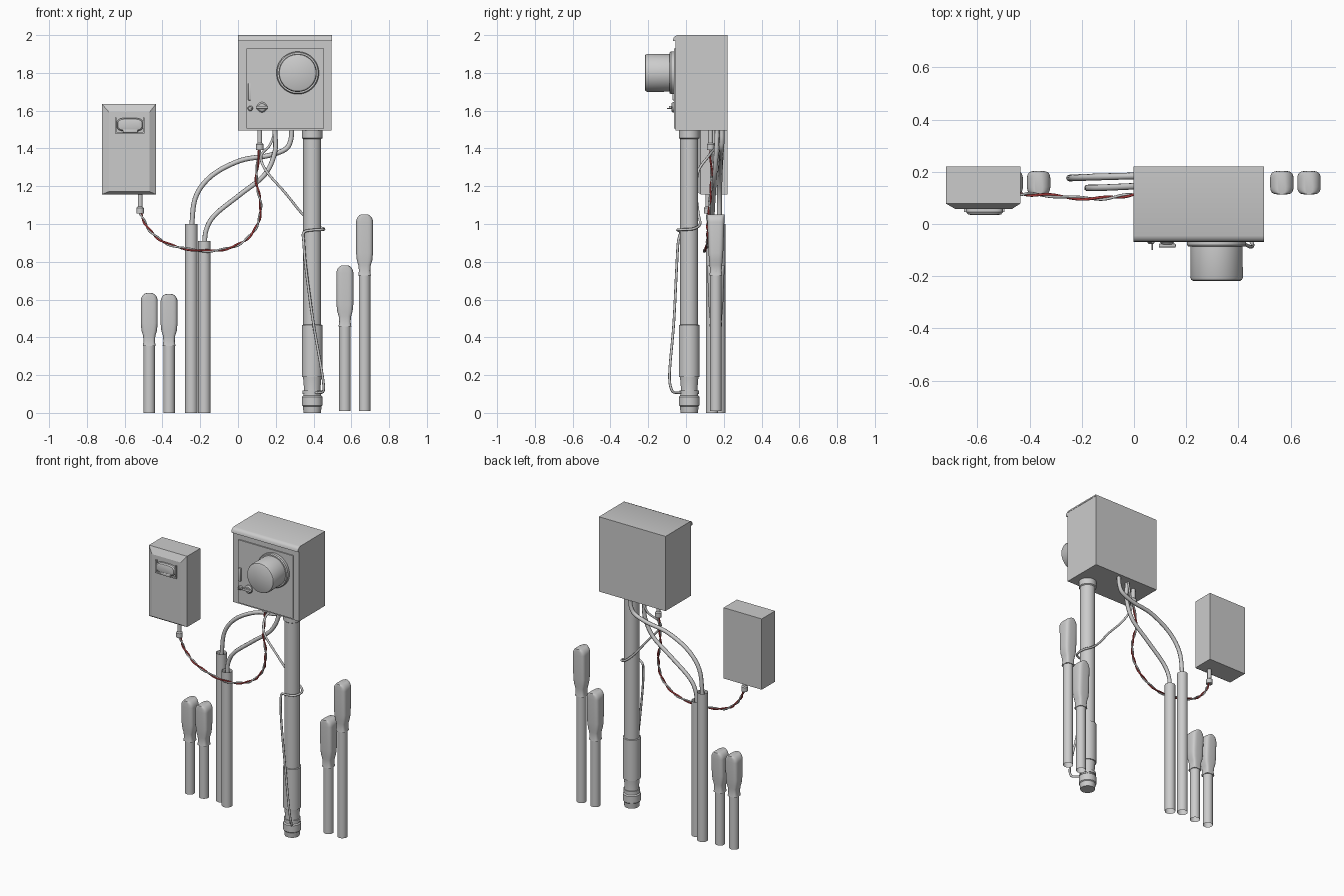
import bpy, bmesh, math
from mathutils import Vector, Matrix

if "Cube" in bpy.data.objects:
    bpy.data.objects.remove(bpy.data.objects["Cube"])


def finish(name, bm, smooth=True, angle=35):
    me = bpy.data.meshes.new(name)
    bm.to_mesh(me)
    bm.free()
    ob = bpy.data.objects.new(name, me)
    bpy.context.collection.objects.link(ob)
    if smooth:
        bpy.context.view_layer.objects.active = ob
        bpy.ops.object.select_all(action='DESELECT')
        ob.select_set(True)
        bpy.ops.object.shade_smooth_by_angle(angle=math.radians(angle))
    return ob


def box(name, x0, x1, y0, y1, z0, z1, bevel=0):
    bm = bmesh.new()
    m = Matrix.Translation(((x0+x1)/2, (y0+y1)/2, (z0+z1)/2)) @ Matrix.Diagonal((x1-x0, y1-y0, z1-z0, 1))
    bmesh.ops.create_cube(bm, size=1, matrix=m)
    if bevel:
        bmesh.ops.bevel(bm, geom=bm.edges[:], offset=bevel, segments=2, affect='EDGES', profile=0.5)
    return finish(name, bm)


def loft(name, rings, loc, n=24, cap=(True, True), front=False, power=1.0):
    """Rings are (half x, half y, height); power below 1 squares the section."""
    bm = bmesh.new()
    def sq(v):
        return math.copysign(abs(v)**power, v)
    loops = []
    for a, b, h in rings:
        loops.append([bm.verts.new((a*sq(math.cos(t)), b*sq(math.sin(t)), h))
                      for t in (2*math.pi*(i+0.5)/n for i in range(n))])
    for p, q in zip(loops, loops[1:]):
        for i in range(n):
            j = (i+1) % n
            bm.faces.new((p[i], p[j], q[j], q[i]))
    if cap[0]:
        bm.faces.new(loops[0][::-1])
    if cap[1]:
        bm.faces.new(loops[-1])
    m = Matrix.Translation(loc)
    if front:
        m = m @ Matrix.Rotation(math.pi/2, 4, 'X')
    bmesh.ops.transform(bm, matrix=m, verts=bm.verts)
    return finish(name, bm)


def lathe(name, prof, loc, **kw):
    return loft(name, [(r, r, h) for r, h in prof], loc, **kw)


def path(pts, steps=8):
    """Smooth path through the given points."""
    p = [Vector(v) for v in pts]
    p = [2*p[0]-p[1]] + p + [2*p[-1]-p[-2]]
    out = []
    for i in range(1, len(p)-2):
        a, b, c, d = p[i-1:i+3]
        for s in range(steps):
            t = s/steps
            out.append(0.5*(2*b + (c-a)*t + (2*a-5*b+4*c-d)*t*t + (3*b-a-3*c+d)*t**3))
    return out + [p[-2]]


def tube(name, pts, r, color=None):
    cu = bpy.data.curves.new(name, 'CURVE')
    cu.dimensions = '3D'
    cu.bevel_depth = r
    cu.bevel_resolution = 2
    cu.use_fill_caps = True
    sp = cu.splines.new('POLY')
    sp.points.add(len(pts)-1)
    for q, v in zip(sp.points, pts):
        q.co = (*v, 1)
    ob = bpy.data.objects.new(name, cu)
    bpy.context.collection.objects.link(ob)
    bpy.ops.object.select_all(action='DESELECT')
    ob.select_set(True)
    bpy.context.view_layer.objects.active = ob
    bpy.ops.object.convert(target='MESH')
    ob = bpy.context.object
    bpy.ops.object.shade_smooth_by_angle(angle=math.radians(50))
    if color:
        mat = bpy.data.materials.new(name)
        mat.diffuse_color = color
        mat.use_nodes = True
        mat.node_tree.nodes["Principled BSDF"].inputs["Base Color"].default_value = mat.diffuse_color
        ob.data.materials.append(mat)
    return ob


# Meter cabinet with door panel
box("cabinet", 0, .495, -.055, .22, 1.495, 1.995)
box("cabinet_door", .045, .455, -.063, -.05, 1.505, 1.93)

# Roof sheet with a rolled front lip, extruded along x
bm = bmesh.new()
prof = [(.22, 2.0), (-.045, 2.0), (-.058, 1.995), (-.067, 1.984), (-.069, 1.968), (-.055, 1.968), (-.055, 1.99), (.22, 1.99)]
f = bm.faces.new([bm.verts.new((-.001, y, z)) for y, z in prof])
ext = bmesh.ops.extrude_face_region(bm, geom=[f])
bmesh.ops.translate(bm, vec=(.498, 0, 0), verts=[v for v in ext['geom'] if isinstance(v, bmesh.types.BMVert)])
bmesh.ops.recalc_face_normals(bm, faces=bm.faces)
finish("cabinet_roof", bm)

# Round dial with collar ring and glass cover
lathe("dial_ring", [(.113, .055), (.113, .08), (.108, .087), (.101, .087)], (.316, 0, 1.8), n=40, front=True)
lathe("dial_cover", [(.1, .06), (.1, .1), (.101, .205), (.097, .214), (.09, .218)], (.316, 0, 1.8), n=40, front=True)

# Door slot, lock pin and latch
box("door_slot", .054, .07, -.072, -.06, 1.655, 1.745, .003)
lathe("lock_pin_base", [(.014, .055), (.014, .072), (.009, .077)], (.065, 0, 1.612), n=16, front=True)
lathe("lock_pin", [(.003, .07), (.003, .1)], (.07, 0, 1.612), n=8, front=True)
lathe("latch_disc", [(.027, .055), (.027, .07), (.02, .078)], (.127, 0, 1.618), n=20, front=True)
box("latch_wing", .095, .16, -.09, -.075, 1.61, 1.626, .004)

# Small breaker box with chamfered front
bm = bmesh.new()
shape = [(-.72, -.435, 1.157, 1.635, .22), (-.72, -.435, 1.157, 1.635, .078), (-.683, -.468, 1.172, 1.592, .057)]
loops = [[bm.verts.new(c) for c in ((a, y, c0), (b, y, c0), (b, y, d), (a, y, d))] for a, b, c0, d, y in shape]
for p, q in zip(loops, loops[1:]):
    for i in range(4):
        bm.faces.new((p[i], p[(i+1) % 4], q[(i+1) % 4], q[i]))
bm.faces.new(loops[0])
bm.faces.new(loops[-1])
bmesh.ops.recalc_face_normals(bm, faces=bm.faces)
finish("breaker_box", bm, smooth=False)

# Window frame (open at the top middle) and rounded switch cover
for nm, a, b, c, d in (("left", -.65, -.642, 1.478, 1.565), ("right", -.503, -.495, 1.478, 1.565), ("bottom", -.65, -.495, 1.478, 1.486)):
    box("window_frame_" + nm, a, b, .045, .06, c, d)
loft("switch_cover", [(.07, .036, -.06), (.07, .036, -.045), (.064, .03, -.037), (.05, .02, -.034)],
     (-.572, 0, 1.526), n=28, front=True, power=.6)
box("switch_tab", -.61, -.53, .034, .055, 1.482, 1.502, .004)

# Cable glands under both boxes
for nm, x, y, z in (("breaker_gland", -.518, .115, 1.16), ("cabinet_gland", .115, .13, 1.497)):
    lathe(nm, [(.02, -.105), (.02, -.075), (.013, -.068), (.013, 0)], (x, y, z), n=14)

# Twisted pair of wires hanging between the boxes
pair = path([(-.518, .115, 1.06), (-.466, .115, .965), (-.36, .112, .89), (-.16, .097, .857), (0, .112, .89),
             (.095, .12, .98), (.12, .125, 1.10), (.097, .135, 1.236), (.115, .13, 1.4)], 14)
for nm, phase, col in (("red_wire", 0, (.45, .05, .05, 1)), ("grey_wire", math.pi, None)):
    pts = []
    for i, v in enumerate(pair):
        t = (pair[min(i+1, len(pair)-1)] - pair[max(i-1, 0)]).normalized()
        side = t.cross(Vector((0, 1, 0))).normalized()
        a = phase + i*.45
        pts.append(v + .0045*(math.cos(a)*side + math.sin(a)*Vector((0, 1, 0))))
    tube(nm, pts, .005, col)

# Open conduits and the flexible hoses that enter them
for nm, x, y, h in (("tall_conduit", -.247, .176, 1.0), ("short_conduit", -.178, .138, .91)):
    lathe(nm, [(.033, 0), (.033, h)], (x, y, 0), cap=(False, False))
tube("upper_hose", path([(.285, .19, 1.5), (.278, .19, 1.44), (.25, .188, 1.395), (.16, .185, 1.362), (.01, .184, 1.335),
                         (-.14, .18, 1.255), (-.225, .177, 1.14), (-.247, .176, .97)]), .013)
tube("lower_hose", path([(.195, .165, 1.5), (.195, .16, 1.38), (.14, .152, 1.26), (.01, .145, 1.155),
                         (-.12, .139, 1.05), (-.168, .138, .97), (-.178, .138, .88)]), .013)

# Main riser pipe with collars and slip sleeve
lathe("riser_pipe", [(.046, 0), (.05, .035), (.055, .04), (.055, .085), (.048, .092), (.044, .13), (.049, .19),
                     (.0555, .191), (.0555, .465), (.048, .467), (.048, 1.45), (.055, 1.455), (.055, 1.497)],
      (.393, .017, 0), n=28)
lathe("ground_clamp", [(.052, .1), (.052, .118)], (.393, .017, 0), n=20)

# Ground wire that winds round the riser and runs to the clamp
tube("ground_wire", path([(.2, .18, 1.5), (.17, .165, 1.42), (.122, .12, 1.36), (.15, .065, 1.28), (.25, .055, 1.165),
                          (.335, .065, 1.06), (.40, .074, 1.0), (.452, .04, .975), (.445, -.025, .97), (.395, -.045, .968),
                          (.348, -.03, .955), (.348, -.042, .9), (.36, -.05, .76), (.4, -.065, .47), (.445, -.087, .21),
                          (.453, -.075, .12), (.43, -.045, .107), (.405, -.02, .107)]), .007)

# Four stub pipes with squared, round-topped hoods over a tied neck
for nm, x, z0, top, h in (("outer_left", -.47, 0, .635, .22), ("inner_left", -.365, 0, .63, .215),
                          ("inner_right", .566, .01, .782, .265), ("outer_right", .67, .01, 1.052, .265)):
    neck = top - h
    lathe("stub_pipe_" + nm, [(.031, z0), (.031, neck)], (x, .158, 0), cap=(False, True))
    rings = [(.034, .034, neck-.06), (.03, .031, neck-.035), (.033, .033, neck-.005), (.041, .036, neck+.02), (.045, .039, neck+.06)]
    for k in range(7):
        t = math.pi/2*k/6.8
        rings.append((.008+.037*math.cos(t), .045, top-.042+.042*math.sin(t)))
    loft("stub_hood_" + nm, rings, (x, .158, 0), power=.5)
